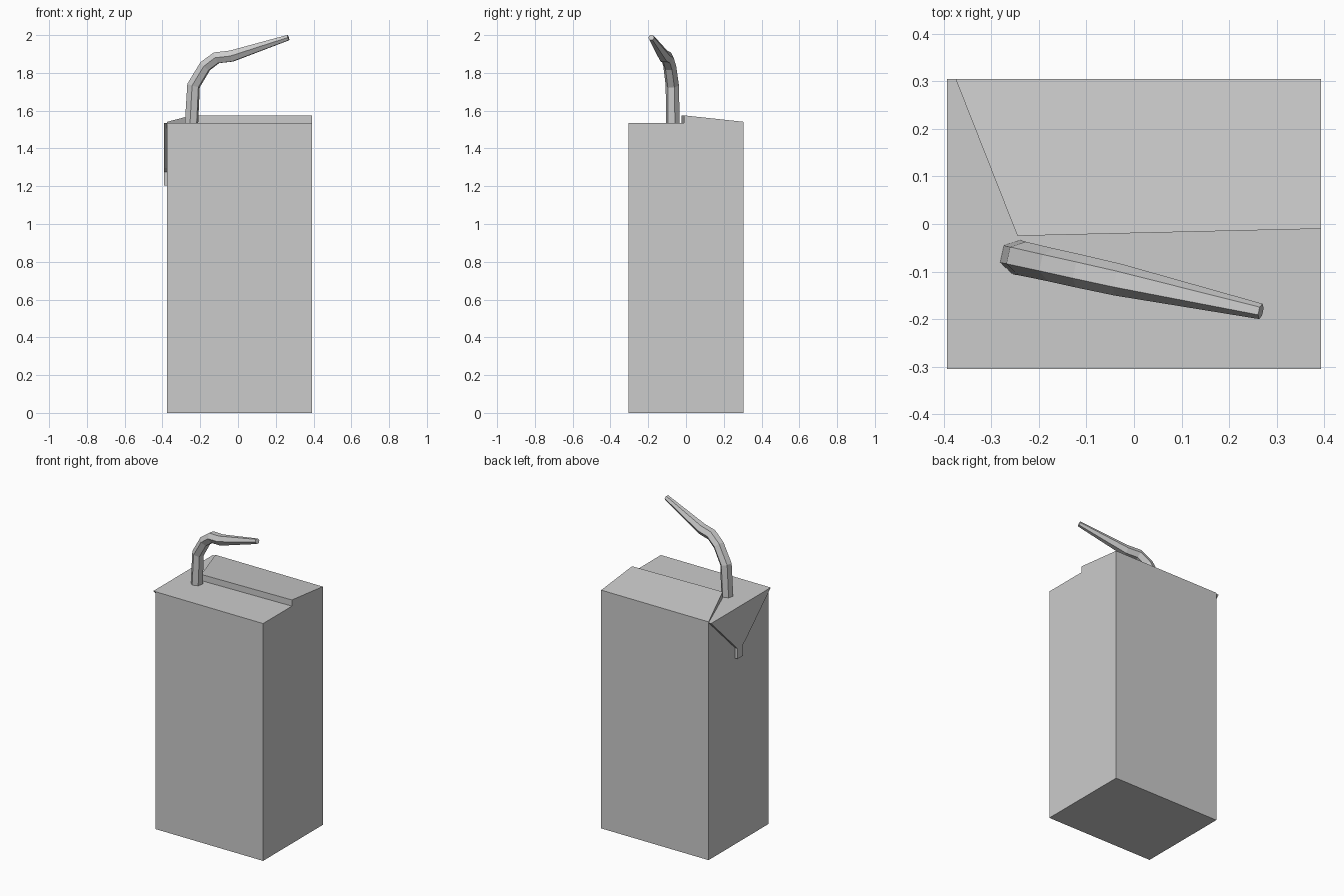
import bpy, bmesh
from math import sin, cos, pi, radians
from mathutils import Vector

if "Cube" in bpy.data.objects:
    bpy.data.objects.remove(bpy.data.objects["Cube"])


def make_object(name, bm):
    bmesh.ops.recalc_face_normals(bm, faces=bm.faces[:])
    mesh = bpy.data.meshes.new(name)
    bm.to_mesh(mesh)
    bm.free()
    obj = bpy.data.objects.new(name, mesh)
    bpy.context.collection.objects.link(obj)
    return obj


def loft(name, rings):
    """Skin matching rings of points and cap both ends."""
    bm = bmesh.new()
    loops = [[bm.verts.new(p) for p in ring] for ring in rings]
    n = len(loops[0])
    for a, b in zip(loops, loops[1:]):
        for i in range(n):
            j = (i + 1) % n
            bm.faces.new((a[i], a[j], b[j], b[i]))
    bm.faces.new(loops[0][::-1])
    bm.faces.new(loops[-1])
    return make_object(name, bm)


LEFT, RIGHT, DEPTH, TOP = -0.375, 0.393, 0.305, 1.535

# Carton body
outline = [(LEFT, -DEPTH), (RIGHT, -DEPTH), (RIGHT, DEPTH), (LEFT, DEPTH)]
loft("carton_body", [[(x, y, z) for x, y in outline] for z in (0, TOP)])

# Folded seam on the top: low at the back, rising to a step in the middle
seam = [(LEFT, DEPTH, 1.541), (RIGHT, DEPTH, 1.541),
        (RIGHT, -0.01, 1.575), (-0.245, -0.025, 1.575)]
loft("top_fold", [[(x, y, TOP) for x, y, z in seam], seam])

# Triangular ear folded down on the left side, with its small tab
ear = [(DEPTH, TOP), (0.035, 1.27), (0.035, 1.203), (-0.02, 1.203),
       (-0.02, 1.275), (-0.05, 1.297), (-DEPTH, TOP)]
loft("side_ear", [[(x, y, z) for y, z in ear] for x in (LEFT, -0.393)])

# Bent six-sided straw: distance along its heading, height, radius
path = [(0, 1.535, 0.037), (0.011, 1.733, 0.036), (0.074, 1.835, 0.035),
        (0.135, 1.88, 0.035), (0.217, 1.889, 0.034), (0.525, 1.987, 0.0165)]
turn = radians(-12.5)
heading = Vector((cos(turn), sin(turn), 0))
side = Vector((-sin(turn), cos(turn), 0))
base = Vector((-0.246, -0.07, 0))
centres = [base + heading * d + Vector((0, 0, z)) for d, z, r in path]
rings = []
for i, (c, (d, z, r)) in enumerate(zip(centres, path)):
    tangent = Vector((0, 0, 0))
    if i > 0:
        tangent += (c - centres[i - 1]).normalized()
    if i < len(path) - 1:
        tangent += (centres[i + 1] - c).normalized()
    if i == 0:
        tangent = Vector((0, 0, 1))
    normal = side.cross(tangent).normalized()
    rings.append([c + r * (cos(a) * normal + sin(a) * side)
                  for a in (pi / 6 + k * pi / 3 for k in range(6))])
loft("straw", rings)
